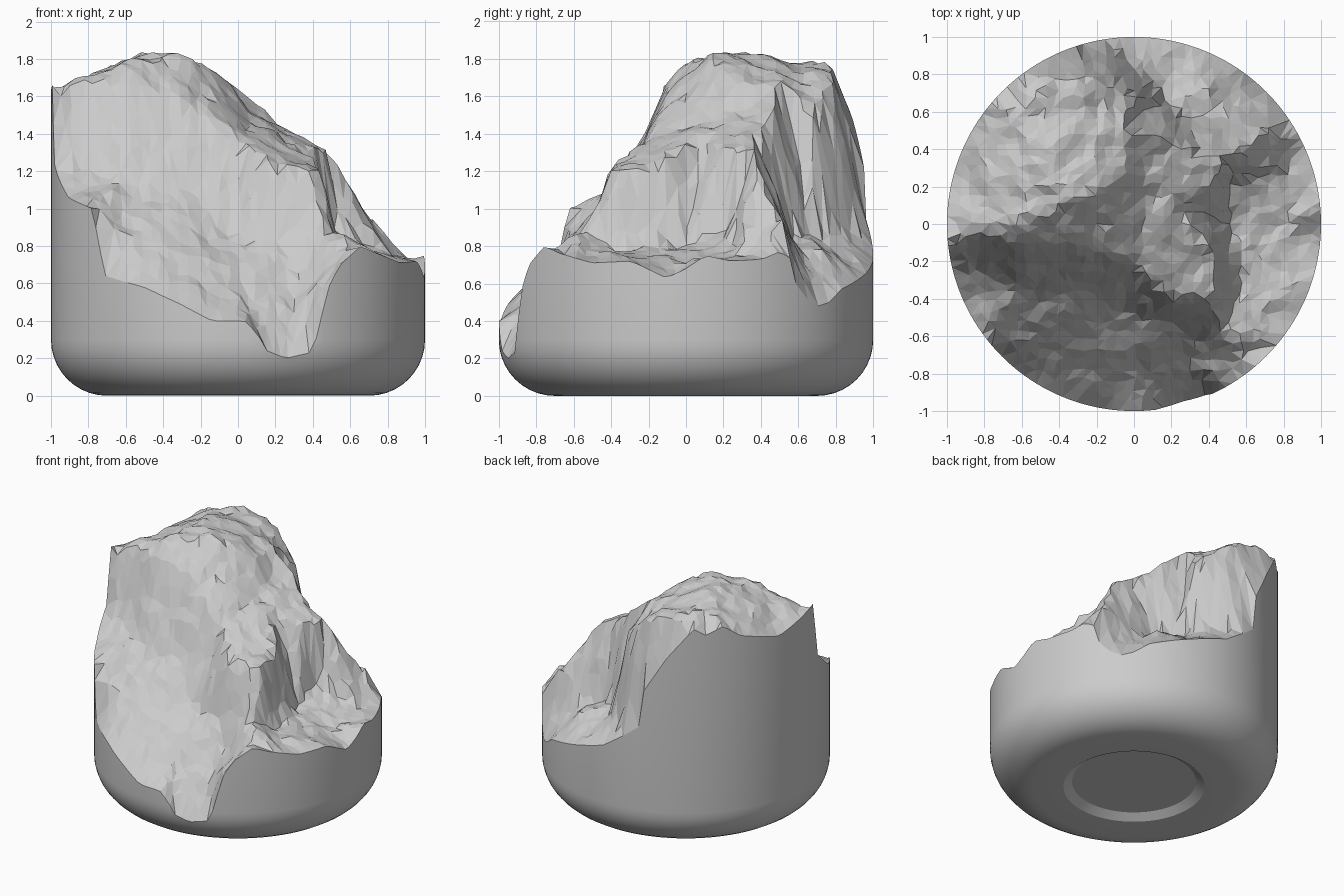
import bpy, bmesh, math, random
from mathutils import Vector, noise
from mathutils.geometry import delaunay_2d_cdt
from mathutils.bvhtree import BVHTree

if "Cube" in bpy.data.objects:
    bpy.data.objects.remove(bpy.data.objects["Cube"])

random.seed(4)
SEGS = 160
FILLET = 0.3

# Height of the broken edge around the wall: (angle in degrees, z)
RIM = [(0, .68), (6, .75), (14, .72), (24, .73), (30, .77), (34.5, .73), (36, .6),
       (40, .52), (45, .48), (50, .5), (56, .57), (75, .66), (90, .74), (100, .86),
       (106, .94), (108, 1.22), (117.5, 1.49), (128, 1.71), (133, 1.66), (140, 1.72),
       (147, 1.63), (165, 1.55), (175, 1.6), (187, 1.66), (191, 1.24), (196, 1.17),
       (205, 1.06), (219, 1.0), (222, .8), (225, .64), (240, .58), (252, .49), (262, .4),
       (272, .4), (276, .33), (279, .24), (285, .2), (293, .23), (296, .36), (298, .55),
       (303, .7), (311, .8), (318, .76), (330, .71), (343, .72), (354, .63), (360, .68)]

# Key points of the fracture surface, by region
PLATEAU = [(-.8, .1, 1.72), (-.8, .45, 1.7), (-.5, .22, 1.83), (-.58, .58, 1.79),
           (-.25, .15, 1.8), (-.2, .42, 1.76), (-.6, 0, 1.77), (-.45, .77, 1.78),
           (-.27, .6, 1.71), (-.22, .78, 1.68), (-.06, .5, 1.69), (-.06, .28, 1.69),
           (-.08, .05, 1.58)]
FRONT = [(-.85, -.05, 1.68), (-.6, -.11, 1.66), (-.3, -.11, 1.61), (-.85, -.22, 1.25),
         (-.6, -.35, 1.13), (-.3, -.37, 1.08), (-.6, -.62, .86), (-.3, -.6, .83),
         (0, -.5, .83), (0, -.75, .6), (.3, -.72, .52), (.25, -.53, .83), (.46, -.53, .9)]
BLOCK = [(.08, .3, 1.5), (.07, .1, 1.47), (0, -.2, 1.38), (.22, .1, 1.42), (.2, -.4, 1.24),
         (.45, -.4, 1.2), (.4, -.1, 1.27), (.41, .2, 1.32), (.36, .38, 1.37),
         (.5, .36, 1.29), (.2, .46, 1.46)]
BASIN = [(.51, .22, .88), (.51, 0, .8), (.55, -.36, .78), (.57, -.7, .77),
         (.8, .3, .77), (.8, -.3, .74), (.82, 0, .7), (.7, .5, .97), (.78, .55, .9)]
NOTCH = [(-.13, .83, 1.42), (.01, .68, 1.5), (-.12, .93, .9), (.04, .8, .9),
         (.15, .68, .84), (.27, .56, .85), (.5, .6, .76), (.72, .6, .65), (.35, .78, .74)]


def rim_height(deg):
    for (a0, z0), (a1, z1) in zip(RIM, RIM[1:]):
        if a0 <= deg <= a1:
            return z0 + (z1 - z0) * (deg - a0) / (a1 - a0)


def wall_radius(z):
    if z >= FILLET:
        return 1.0
    return 1 - FILLET + math.sqrt(FILLET ** 2 - (FILLET - z) ** 2)


def triangulate(points):
    flat = [Vector((p[0], p[1])) for p in points]
    result = delaunay_2d_cdt(flat, [], [], 0, 1e-6)
    heights = [points[ids[0]][2] for ids in result[3]]
    return [Vector((v.x, v.y, z)) for v, z in zip(result[0], heights)], result[2]


def make_object(name, verts, faces, smooth):
    bm = bmesh.new()
    vs = [bm.verts.new(v) for v in verts]
    for f in faces:
        bm.faces.new([vs[i] for i in f])
    bmesh.ops.remove_doubles(bm, verts=bm.verts, dist=1e-5)
    if smooth:
        bmesh.ops.recalc_face_normals(bm, faces=bm.faces)
    mesh = bpy.data.meshes.new(name)
    bm.to_mesh(mesh)
    bm.free()
    ob = bpy.data.objects.new(name, mesh)
    bpy.context.collection.objects.link(ob)
    if smooth:
        bpy.ops.object.select_all(action='DESELECT')
        ob.select_set(True)
        bpy.context.view_layer.objects.active = ob
        bpy.ops.object.shade_smooth_by_angle(angle=math.radians(20))
    return ob


# Broken edge loop, kept on the unit circle until the surface is triangulated
angles = [360 * i / SEGS for i in range(SEGS)]
rim = [Vector((math.cos(math.radians(a)), math.sin(math.radians(a)), rim_height(a)))
       for a in angles]

# Fracture surface: coarse facets resampled on a jittered grid with rough noise
coarse = BVHTree.FromPolygons(*triangulate(
    rim + [Vector(p) for p in PLATEAU + FRONT + BLOCK + BASIN + NOTCH]))
points = list(rim)
STEP = 0.052
n = int(1 / STEP) + 1
for i in range(-n, n + 1):
    for j in range(-n, n + 1):
        x = (i + random.uniform(-.3, .3)) * STEP
        y = (j + random.uniform(-.3, .3)) * STEP
        r = math.hypot(x, y)
        if r > 0.955:
            continue
        hit = coarse.ray_cast(Vector((x, y, 5)), Vector((0, 0, -1)))[0]
        if hit is None:
            continue
        rough = .03 * noise.noise(hit * 4) + .028 * noise.noise(hit * 11)
        points.append(Vector((x, y, hit.z + rough * min(1, (1 - r) * 8))))
verts, faces = triangulate(points)
for v in verts:
    if v.xy.length > 0.99:
        v.xy = v.xy * wall_radius(v.z)
make_object("broken_top", verts, faces, False)

# Round wall, rounded foot and shallow recess underneath
fillet = [(1 - FILLET + FILLET * math.sin(t), FILLET - FILLET * math.cos(t))
          for t in [math.pi / 2 * k / 10 for k in range(11)]]
profile = [(0, .04), (.43, .04), (.49, 0)] + fillet
rows = len(profile) + 1
verts, faces = [], []
for top in rim:
    edge = wall_radius(top.z)
    for r, z in profile:
        if z > top.z:
            r, z = edge, top.z
        verts.append(Vector((r * top.x, r * top.y, z)))
    verts.append(Vector((edge * top.x, edge * top.y, top.z)))
for i in range(SEGS):
    k = (i + 1) % SEGS
    for j in range(rows - 1):
        quad = [i * rows + j, k * rows + j, k * rows + j + 1, i * rows + j + 1]
        clean = []
        for q in quad:
            if all((verts[q] - verts[o]).length > 1e-5 for o in clean):
                clean.append(q)
        if len(clean) > 2:
            faces.append(clean)
make_object("round_base", verts, faces, True)
